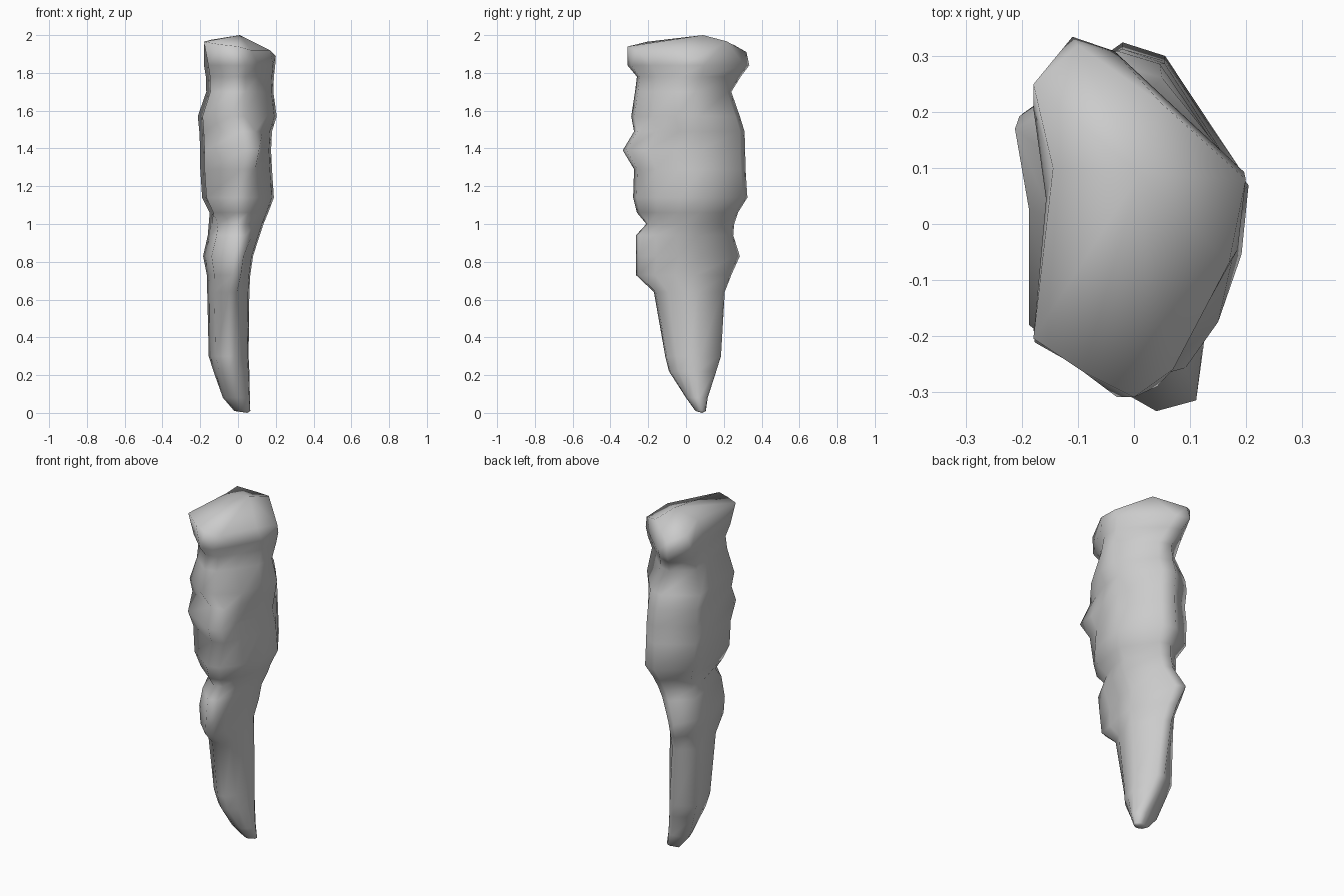
import bpy, bmesh, math

# Rock sections: z, left x, right x, front y, back y, front ridge x, back ridge x
LOWER = [
    (0.01, -0.02, 0.065, 0.05, 0.105, 0.025, 0.035),
    (0.08, -0.08, 0.063, 0.00, 0.115, 0.00, 0.02),
    (0.22, -0.13, 0.06, -0.09, 0.16, -0.03, -0.02),
    (0.30, -0.155, 0.056, -0.11, 0.185, -0.04, -0.04),
    (0.64, -0.163, 0.06, -0.17, 0.205, -0.03, -0.07),
    (0.73, -0.165, 0.065, -0.265, 0.24, -0.01, -0.08),
    (0.83, -0.185, 0.08, -0.265, 0.285, 0.00, -0.10),
    (0.94, -0.16, 0.115, -0.265, 0.25, 0.01, -0.04),
    (1.00, -0.155, 0.135, -0.21, 0.255, 0.01, -0.02),
]
UPPER = [
    (1.06, -0.15, 0.16, -0.26, 0.275, 0.02, 0.00),
    (1.14, -0.19, 0.19, -0.28, 0.325, 0.02, 0.01),
    (1.29, -0.20, 0.18, -0.275, 0.315, 0.05, 0.01),
    (1.39, -0.20, 0.175, -0.335, 0.313, 0.07, 0.01),
    (1.49, -0.205, 0.18, -0.275, 0.31, 0.05, 0.00),
    (1.57, -0.213, 0.205, -0.29, 0.285, -0.01, 0.00),
    (1.70, -0.168, 0.187, -0.27, 0.24, 0.00, -0.03),
    (1.78, -0.17, 0.19, -0.26, 0.29, 0.00, -0.06),
    (1.84, -0.18, 0.197, -0.31, 0.335, 0.00, -0.08),
]
# Uneven rim of the top, counter-clockwise from the front
RIM = [(-0.09, -0.265, 1.95), (0, -0.31, 1.94), (0.07, -0.26, 1.92), (0.17, -0.07, 1.92),
       (0.2, 0.08, 1.89), (0.05, 0.215, 1.967), (-0.1, 0.32, 1.91), (-0.18, 0.25, 1.95),
       (-0.145, 0.1, 1.975), (-0.18, -0.205, 1.965)]


def ring(bm, section, right_cut, left_cut):
    """Faceted oval with a front ridge, a back ridge and flat flanks."""
    z, x0, x1, y0, y1, xf, xb = section
    w, ym, h = (x1 - x0), (y0 + y1) / 2, (y1 - y0) / 2
    pts = [
        (xf - 0.08 * w, y0), (xf + 0.11 * w, y0 + 0.06 * h),
        (max(x1 - right_cut * w, xf + 0.14 * w), ym - 0.6 * h),
        (x1 - 0.03 * w, ym - 0.18 * h), (x1, ym + 0.25 * h),
        (xb + 0.12 * w, y1 - 0.08 * h), (xb - 0.08 * w, y1),
        (x0, ym + 0.6 * h), (x0 + 0.06 * w, ym + 0.1 * h), (x0 + left_cut * w, ym - 0.62 * h)]
    return [bm.verts.new((x, y, z)) for x, y in pts]


# Hanging rock body
bm = bmesh.new()
rings = [ring(bm, s, 0.15, 0.17) for s in LOWER]
rings += [ring(bm, s, 0.13 if s[0] < 1.7 else 0.23, 0.06) for s in UPPER]
rings.append([bm.verts.new(p) for p in RIM])
for a, b in zip(rings, rings[1:]):
    n = len(a)
    for i in range(n):
        j = (i + 1) % n
        bm.faces.new((a[i], a[j], b[j], b[i]))

# Pointed tip and peaked top
for loop, p, flip in ((rings[0], (0.05, 0.085, 0.0), True),
                      (rings[-1], (0.01, 0.09, 2.0), False)):
    v = bm.verts.new(p)
    for i in range(len(loop)):
        a, b = loop[i], loop[(i + 1) % len(loop)]
        bm.faces.new((b, a, v) if flip else (a, b, v))

bmesh.ops.recalc_face_normals(bm, faces=bm.faces)
mesh = bpy.data.meshes.new("stalactite_rock")
bm.to_mesh(mesh)
bm.free()
rock = bpy.data.objects.new("stalactite_rock", mesh)
bpy.context.collection.objects.link(rock)
bpy.context.view_layer.objects.active = rock
rock.select_set(True)
bpy.ops.object.shade_smooth_by_angle(angle=math.radians(100))
